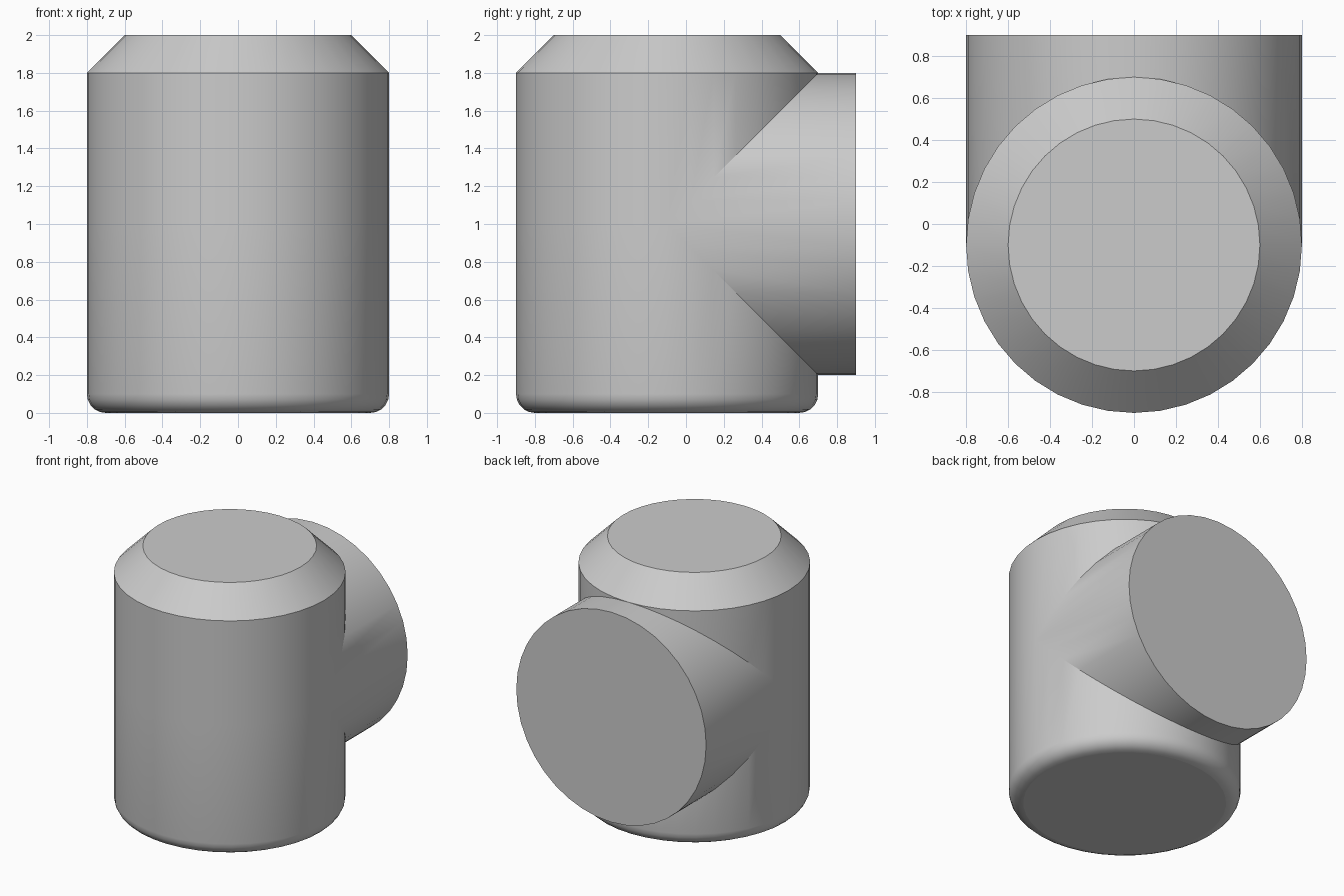
import bpy, bmesh
from math import sin, cos, pi, radians

cube = bpy.data.objects.get("Cube")
if cube:
    bpy.data.objects.remove(cube, do_unlink=True)

SIDES, BORE_SIDES, FILLET_STEPS = 40, 16, 5
R, AXIS_Y, PIPE_Z, PIPE_END = 0.8, -0.1, 1.0, 0.9
bm = bmesh.new()


def ring(radius, height, count=SIDES):
    """Circle round the upright axis; height may depend on the angle."""
    verts = []
    for i in range(count):
        a = 2 * pi * i / count
        z = height(a) if callable(height) else height
        verts.append(bm.verts.new((radius * cos(a), AXIS_Y + radius * sin(a), z)))
    return verts


def skin(lower, upper, count=None):
    """Quads between two rings, all the way round or for the first steps."""
    n = len(lower)
    for i in range(count or n):
        j = (i + 1) % n
        bm.faces.new((lower[i], lower[j], upper[j], upper[i]))


def loop_edges(verts):
    return [bm.edges.get((v, verts[i - 1])) for i, v in enumerate(verts)]


# Rounded base edge and lower wall, up to the seam with the side branch
fillet = []
for k in range(FILLET_STEPS + 1):
    t = -pi / 2 + pi / 2 * k / FILLET_STEPS
    fillet.append(ring(R - 0.1 + 0.1 * cos(t), 0.1 + 0.1 * sin(t)))
seam_low = ring(R, lambda a: PIPE_Z - R * max(0, sin(a)))
lower_rings = fillet + [seam_low]
for a, b in zip(lower_rings, lower_rings[1:]):
    skin(a, b)

# Upper wall and chamfered shoulder
seam_high = ring(R, lambda a: PIPE_Z + R * max(0, sin(a)))
shoulder = ring(R, 1.8)
top = ring(0.6, 2.0)
skin(seam_high, shoulder)
skin(shoulder, top)

# Side branch, running from the seam to the back
for seam in (seam_low, seam_high):
    half = seam[:SIDES // 2 + 1]
    end = [bm.verts.new((v.co.x, PIPE_END, v.co.z)) for v in half]
    skin(half, end, SIDES // 2)

# Upright bore and the flat rims round it
bore_low, bore_high = ring(0.2, 0, BORE_SIDES), ring(0.2, 2, BORE_SIDES)
skin(bore_low, bore_high)
for outer, inner in ((fillet[0], bore_low), (top, bore_high)):
    bmesh.ops.bridge_loops(bm, edges=loop_edges(outer) + loop_edges(inner))

# Weld the seams and close the back of the branch
bmesh.ops.remove_doubles(bm, verts=bm.verts[:], dist=0.0005)
rim = [e for e in bm.edges if e.is_boundary
       and all(v.co.y > PIPE_END - 0.001 for v in e.verts)]
bmesh.ops.edgeloop_fill(bm, edges=rim)
bmesh.ops.recalc_face_normals(bm, faces=bm.faces[:])

mesh = bpy.data.meshes.new("tee_fitting")
bm.to_mesh(mesh)
bm.free()
fitting = bpy.data.objects.new("tee_fitting", mesh)
bpy.context.collection.objects.link(fitting)

# Plain grey finish
grey = bpy.data.materials.new("light_grey")
grey.use_nodes = True
grey.diffuse_color = (0.6, 0.6, 0.6, 1)
grey.node_tree.nodes["Principled BSDF"].inputs["Base Color"].default_value = (0.6, 0.6, 0.6, 1)
mesh.materials.append(grey)

# Smooth curved walls, flat end faces
bpy.ops.object.select_all(action="DESELECT")
fitting.select_set(True)
bpy.context.view_layer.objects.active = fitting
bpy.ops.object.shade_smooth_by_angle(angle=radians(30))
for p in mesh.polygons:
    if abs(p.normal.z) > 0.999 or (p.normal.y > 0.999 and p.center.y > PIPE_END - 0.01):
        p.use_smooth = False
